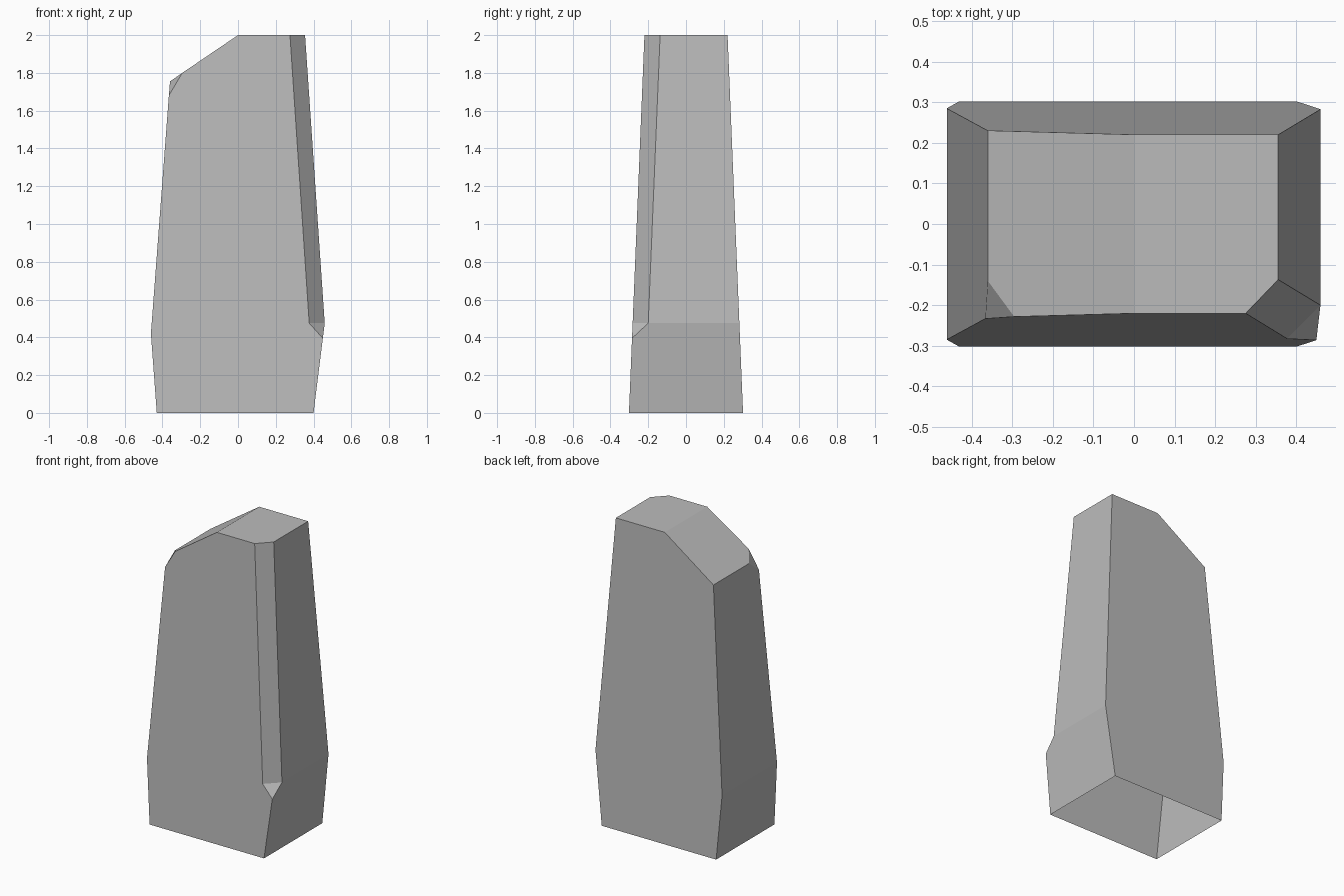
import bpy
import bmesh

cube = bpy.data.objects.get("Cube")
if cube:
    bpy.data.objects.remove(cube, do_unlink=True)

# Stone colour
stone = bpy.data.materials.new("stone grey")
stone.use_nodes = True
grey = (0.5, 0.5, 0.5, 1)
stone.diffuse_color = grey
stone.node_tree.nodes["Principled BSDF"].inputs["Base Color"].default_value = grey

bm = bmesh.new()


def depth(z):
    """Half thickness of the tapering slab at a height."""
    return 0.302 - 0.041 * z


def front(x, z):
    return bm.verts.new((x, -depth(z), z))


def back(x, z):
    return bm.verts.new((x, depth(z), z))


# Back outline, clockwise from the lower left corner
b_foot_l, b_waist_l, b_shoulder, b_peak, b_top, b_waist_r, b_foot_r = [
    back(x, z) for x, z in (
        (-0.43, 0), (-0.461, 0.42), (-0.36, 1.755), (0, 2),
        (0.355, 2), (0.459, 0.475), (0.4, 0))]

# Front outline, including the edges of the chipped corners
f_foot_l, f_waist_l, chip_low, chip_top, f_peak, cut_top, cut_low, notch, f_foot_r = [
    front(x, z) for x, z in (
        (-0.43, 0), (-0.461, 0.42), (-0.366, 1.68), (-0.295, 1.8), (0, 2),
        (0.275, 2), (0.377, 0.475), (0.449, 0.395), (0.4, 0))]

# Chip and cut corners on the two ends
chip_side = bm.verts.new((-0.36, -0.14, 1.755))
side_top = bm.verts.new((0.355, -0.137, 2))
side_low = bm.verts.new((0.459, -0.2, 0.475))

# Walls, roof and chipped corners; the underside stays open
for face in (
    (f_foot_l, f_foot_r, notch, cut_low, cut_top, f_peak, chip_top, chip_low, f_waist_l),
    (b_foot_l, b_waist_l, b_shoulder, b_peak, b_top, b_waist_r, b_foot_r),
    (f_foot_l, f_waist_l, b_waist_l, b_foot_l),
    (f_waist_l, chip_low, chip_side, b_shoulder, b_waist_l),
    (chip_side, chip_top, f_peak, b_peak, b_shoulder),
    (f_peak, cut_top, side_top, b_top, b_peak),
    (side_top, side_low, b_waist_r, b_top),
    (f_foot_r, b_foot_r, b_waist_r, side_low, notch),
    (chip_low, chip_top, chip_side),
    (cut_low, side_low, side_top, cut_top),
    (notch, side_low, cut_low),
):
    bm.faces.new(face)
bmesh.ops.recalc_face_normals(bm, faces=bm.faces[:])

mesh = bpy.data.meshes.new("standing_stone")
bm.to_mesh(mesh)
bm.free()
mesh.materials.append(stone)
bpy.context.collection.objects.link(bpy.data.objects.new("standing_stone", mesh))
